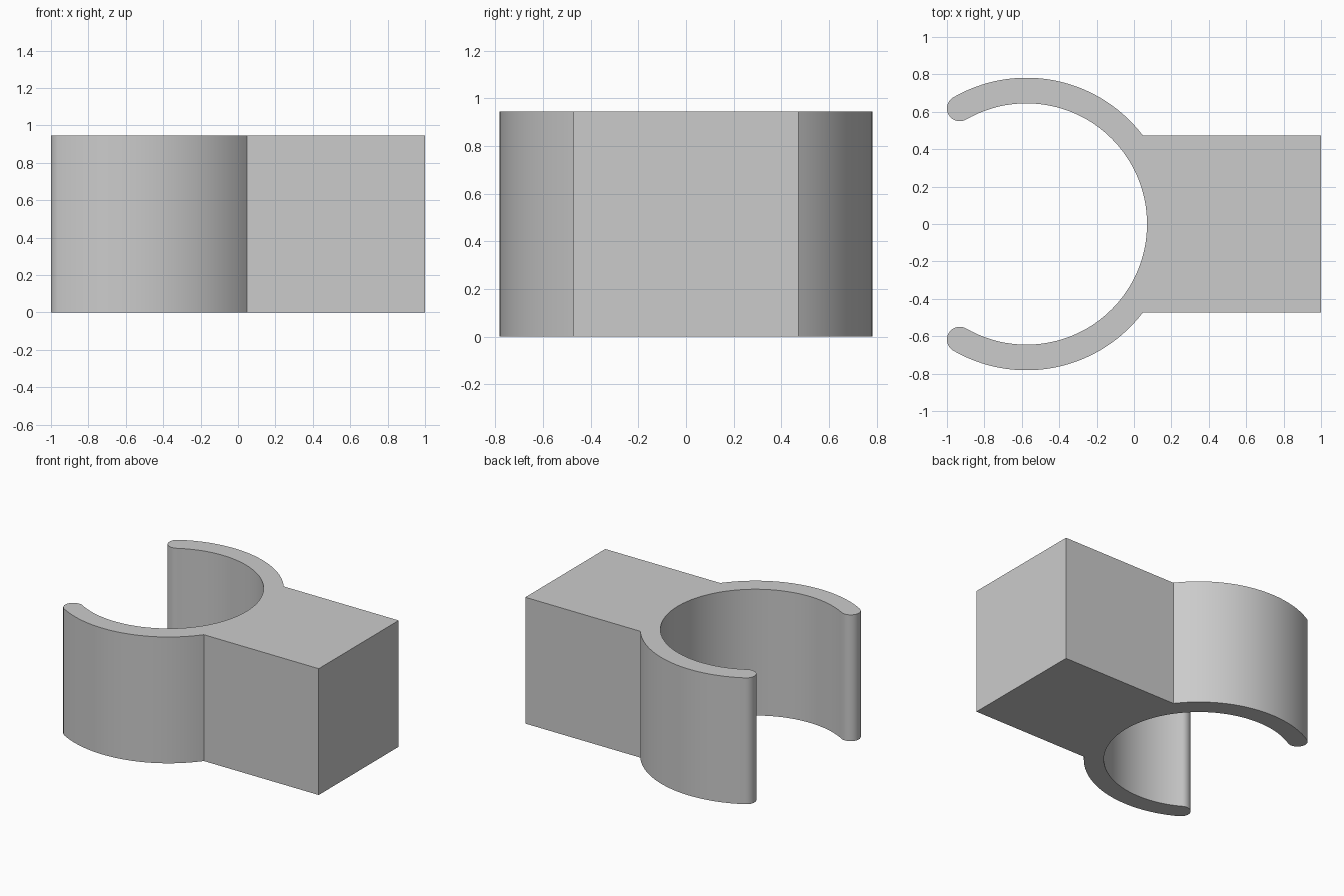
import bpy, bmesh
from math import cos, sin, pi, radians, asin

cube = bpy.data.objects.get("Cube")
if cube:
    bpy.data.objects.remove(cube, do_unlink=True)

HEIGHT = 0.946
CX = -0.575                      # centre of the ring
R_IN, R_OUT = 0.645, 0.782
BLOCK_HALF, BLOCK_END = 0.473, 1.0
TIP = radians(120)               # where the jaws end
R_MID, R_TIP = (R_IN + R_OUT) / 2, (R_OUT - R_IN) / 2


def arc(cx, cy, r, start, end, steps):
    return [(cx + r * cos(start + (end - start) * i / steps),
             cy + r * sin(start + (end - start) * i / steps))
            for i in range(steps + 1)]


# Material
grey = bpy.data.materials.new("light_grey")
grey.use_nodes = True
grey.diffuse_color = (0.6, 0.6, 0.6, 1)
grey.node_tree.nodes["Principled BSDF"].inputs["Base Color"].default_value = (0.6, 0.6, 0.6, 1)

# Outline: block end, upper jaw, rounded tip, bore, rounded tip, lower jaw
join = asin(BLOCK_HALF / R_OUT)
tip_x, tip_y = CX + R_MID * cos(TIP), R_MID * sin(TIP)
outline = [(BLOCK_END, -BLOCK_HALF), (BLOCK_END, BLOCK_HALF)]
outline += arc(CX, 0, R_OUT, join, TIP, 40)
outline += arc(tip_x, tip_y, R_TIP, TIP, TIP + pi, 20)[1:-1]
outline += arc(CX, 0, R_IN, TIP, -TIP, 96)
outline += arc(tip_x, -tip_y, R_TIP, pi - TIP, 2 * pi - TIP, 20)[1:-1]
outline += arc(CX, 0, R_OUT, -TIP, -join, 40)

# Extrude the outline into the clip with its mounting block
bm = bmesh.new()
base = bm.faces.new([bm.verts.new((x, y, 0)) for x, y in outline])
top = bmesh.ops.extrude_face_region(bm, geom=[base], use_keep_orig=True)
bmesh.ops.translate(bm, vec=(0, 0, HEIGHT),
                    verts=[v for v in top["geom"] if isinstance(v, bmesh.types.BMVert)])
bmesh.ops.recalc_face_normals(bm, faces=bm.faces)
mesh = bpy.data.meshes.new("clip_with_block")
bm.to_mesh(mesh)
bm.free()
mesh.materials.append(grey)
clip = bpy.data.objects.new("clip_with_block", mesh)
bpy.context.collection.objects.link(clip)

# Smooth curved walls, sharp rims and corners
bpy.ops.object.select_all(action='DESELECT')
clip.select_set(True)
bpy.context.view_layer.objects.active = clip
bpy.ops.object.shade_smooth_by_angle(angle=radians(25))
